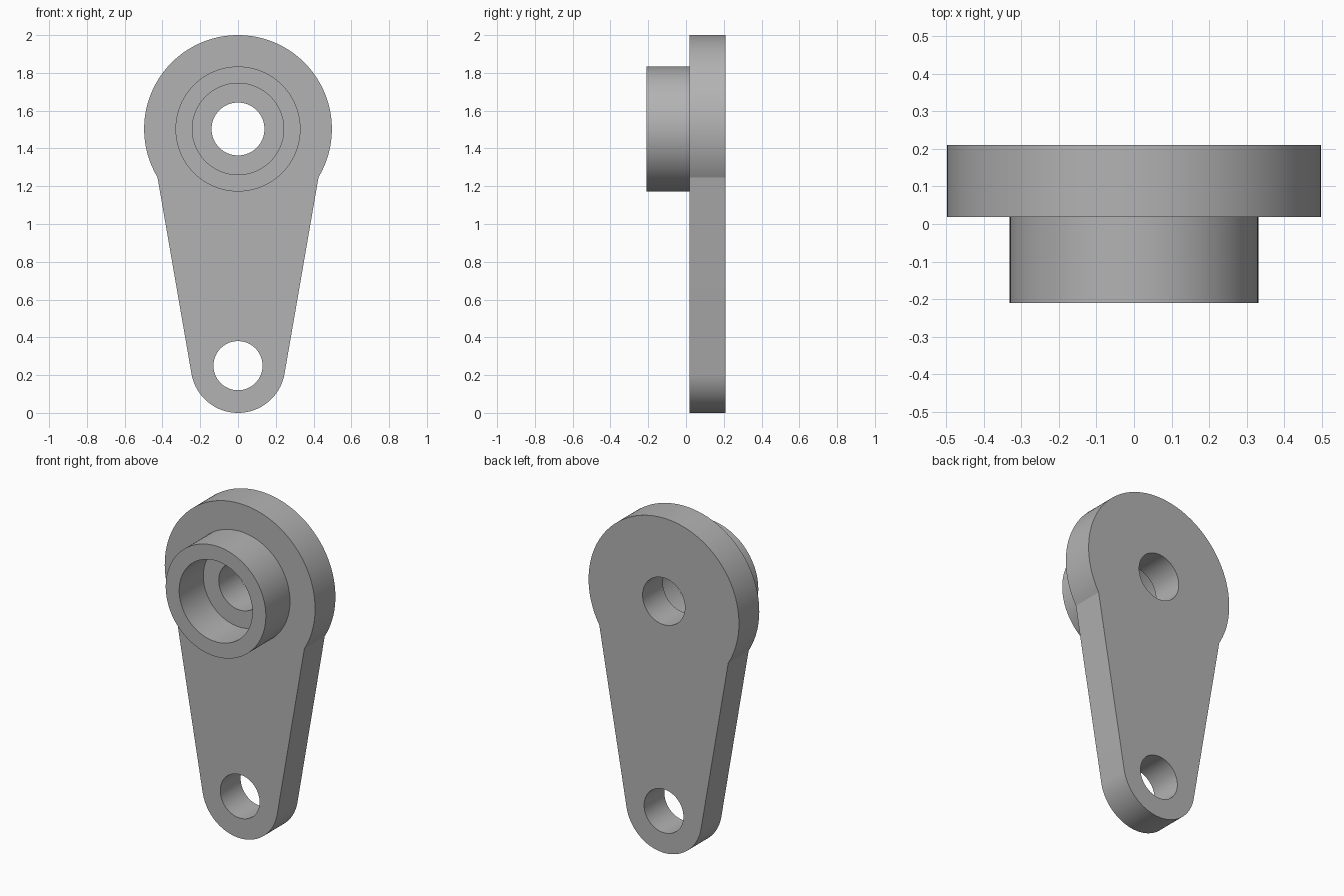
import bpy
import bmesh
from math import sin, cos, atan, asin, pi, sqrt
from mathutils import Matrix

cube = bpy.data.objects.get("Cube")
if cube:
    bpy.data.objects.remove(cube, do_unlink=True)

TOP_Z, TOP_R = 1.503, 0.497
LOW_Z, LOW_R = 0.25, 0.25
FRONT, SHOULDER, BACK = -0.21, 0.018, 0.21

grey = bpy.data.materials.new("plain grey")
grey.use_nodes = True
colour = (0.45, 0.45, 0.45, 1)
grey.diffuse_color = colour
grey.node_tree.nodes["Principled BSDF"].inputs["Base Color"].default_value = colour


def arc(z, r, start, end, n):
    """Points on an arc about (0, z)."""
    return [(r * cos(a), z + r * sin(a))
            for a in (start + (end - start) * i / n for i in range(n + 1))]


def circle(z, r, n=96):
    return arc(z, r, 0, 2 * pi, n)[:-1]


def slab(name, loops, y0, y1):
    """Fill the loops (inner ones are holes) and extrude from y0 to y1."""
    curve = bpy.data.curves.new(name, "CURVE")
    curve.dimensions = "2D"
    curve.fill_mode = "BOTH"
    curve.extrude = (y1 - y0) / 2
    for loop in loops:
        spline = curve.splines.new("POLY")
        spline.points.add(len(loop) - 1)
        for point, (x, z) in zip(spline.points, loop):
            point.co = (x, z, 0, 1)
        spline.use_cyclic_u = True
    obj = bpy.data.objects.new(name, curve)
    bpy.context.collection.objects.link(obj)
    bpy.ops.object.select_all(action="DESELECT")
    obj.select_set(True)
    bpy.context.view_layer.objects.active = obj
    bpy.ops.object.convert(target="MESH")
    obj = bpy.context.object
    mesh = obj.data
    mesh.transform(Matrix.Translation((0, (y0 + y1) / 2, 0)) @ Matrix.Rotation(pi / 2, 4, "X"))
    bm = bmesh.new()
    bm.from_mesh(mesh)
    bmesh.ops.remove_doubles(bm, verts=bm.verts, dist=0.0001)
    bmesh.ops.recalc_face_normals(bm, faces=bm.faces)
    bm.to_mesh(mesh)
    bm.free()
    mesh.materials.clear()
    mesh.materials.append(grey)
    bpy.ops.object.shade_smooth_by_angle(angle=0.15)
    return obj


# Lever arm: a large round head and a tapered shank tangent to the small end
taper = atan(0.173)
tx, tz = LOW_R * cos(taper), LOW_Z - LOW_R * sin(taper)
# Where the tapered edge meets the head circle
dx, dz = sin(taper), cos(taper)
b = tx * dx + (tz - TOP_Z) * dz
t = -b - sqrt(b * b - tx * tx - (tz - TOP_Z) ** 2 + TOP_R ** 2)
join = asin((tz + t * dz - TOP_Z) / TOP_R)
outline = (arc(TOP_Z, TOP_R, join, pi - join, 96)
           + arc(LOW_Z, LOW_R, pi + taper, 2 * pi - taper, 48))
slab("lever_arm", [outline, circle(TOP_Z, 0.14), circle(LOW_Z, 0.13)], SHOULDER, BACK)

# Raised boss with a wide bore down to the arm
slab("boss", [circle(TOP_Z, 0.331), circle(TOP_Z, 0.242)], FRONT, SHOULDER)
